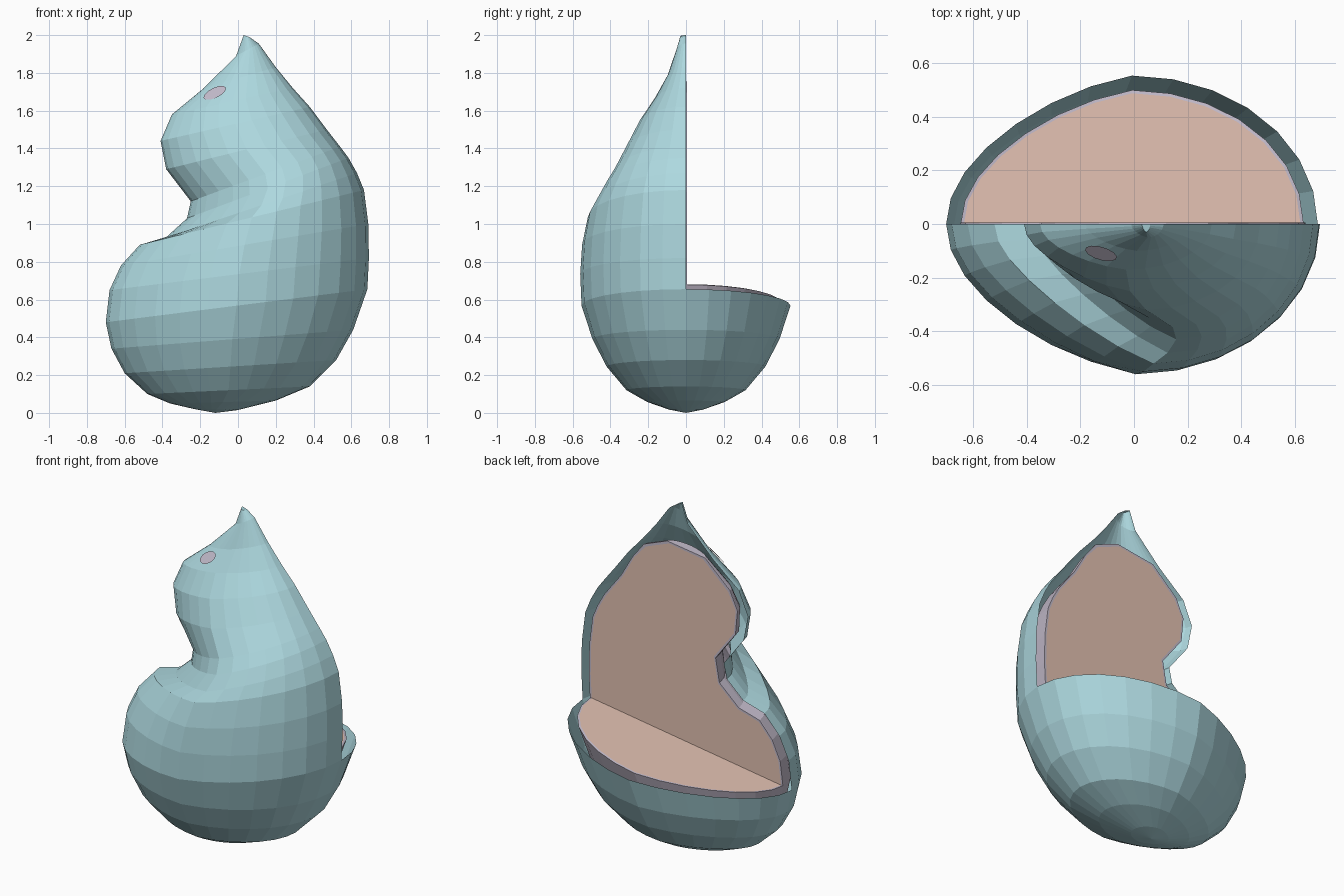
import bpy, bmesh, math
from mathutils import Vector
from mathutils.bvhtree import BVHTree

if "Cube" in bpy.data.objects:
    bpy.data.objects.remove(bpy.data.objects["Cube"])

SEG, LEDGE, TOP = 28, 6, 16      # sides, ledge ring, last ring of the inner skin
H = SEG // 2
GAP, LIP_W = 0.054, 0.012        # outer to inner skin, width of the lip

# Each ring: left x, left z, right x, right z, half depth in y
RINGS = [
    (-.12, 0, -.12, 0, 0), (-.23, .02, .0, .015, .09), (-.36, .05, .20, .065, .205),
    (-.48, .10, .38, .14, .315), (-.60, .21, .52, .28, .42), (-.67, .34, .61, .44, .495),
    (-.70, .48, .685, .655, .553), (-.68, .65, .693, .82, .56), (-.62, .78, .69, 1.0, .55),
    (-.52, .89, .667, 1.18, .52), (-.38, .93, .63, 1.27, .48), (-.27, 1.03, .585, 1.35, .43),
    (-.25, 1.12, .54, 1.41, .385), (-.38, 1.29, .47, 1.50, .32), (-.41, 1.44, .38, 1.62, .25),
    (-.35, 1.58, .29, 1.72, .17), (-.18, 1.72, .20, 1.83, .10), (-.01, 1.89, .11, 1.955, .05),
    (.03, 2.0, .06, 1.99, .03),
]
# How much the left side of each ring is narrowed
SQUEEZE = {7: .28, 8: .36, 9: .45, 10: .48, 11: .4, 12: .3, 13: .3, 14: .28}


def material(name, rgb):
    m = bpy.data.materials.new(name)
    m.diffuse_color = (*rgb, 1)
    m.use_nodes = True
    m.node_tree.nodes["Principled BSDF"].inputs["Base Color"].default_value = m.diffuse_color
    return m


RIND = material("rind_teal", (.42, .69, .74))
LIP = material("lip_lavender", (.55, .50, .60))
FLESH = material("flesh_tan", (.76, .53, .44))


def make(name, bm, mat):
    bmesh.ops.remove_doubles(bm, verts=bm.verts, dist=1e-5)
    bmesh.ops.recalc_face_normals(bm, faces=bm.faces)
    me = bpy.data.meshes.new(name)
    bm.to_mesh(me)
    bm.free()
    ob = bpy.data.objects.new(name, me)
    bpy.context.collection.objects.link(ob)
    me.materials.append(mat)
    return ob


def polygon(bm, pts):
    bm.faces.new([bm.verts.new(p) for p in pts])


def strip(bm, a, b):
    """Bridge two equally long point rows."""
    for i in range(len(a) - 1):
        pts = []
        for p in (a[i], a[i + 1], b[i + 1], b[i]):
            if all((p - q).length > 1e-5 for q in pts):
                pts.append(p)
        if len(pts) > 2:
            polygon(bm, pts)


def ring(table, i, start, end):
    lx, lz, rx, rz, d = table[i]
    pts = []
    for k in range(start, end + 1):
        a = 2 * math.pi * k / SEG
        c, s = math.cos(a), math.sin(a)
        y = d * s * (1 + SQUEEZE.get(i, .22) * min(c, 0))
        pts.append(Vector(((lx + rx) / 2 + c * (rx - lx) / 2, y, (lz + rz) / 2 + c * (rz - lz) / 2)))
    return pts


def skin(name, table, first, last, mat):
    """Full bowl below the ledge, front half only above it."""
    bm = bmesh.new()
    for i in range(first, last):
        start = 0 if i < LEDGE else H
        strip(bm, ring(table, i, start, SEG), ring(table, i + 1, start, SEG))
    polygon(bm, ring(table, last, H, SEG))
    return make(name, bm, mat)


def inset(i, side, dist):
    k = 0 if side > 0 else 2
    a, b, p = RINGS[i - 1], RINGS[i + 1], RINGS[i]
    t = Vector((b[k] - a[k], b[k + 1] - a[k + 1])).normalized()
    return p[k] + t.y * side * dist, p[k + 1] - t.x * side * dist


# Inner skin table: offset rings, with a rounder top close under the outer skin
def inner_table(dist, top):
    rows = [RINGS[0]]
    for i in range(1, TOP + 1):
        rows.append((*inset(i, 1, dist), *inset(i, -1, dist), max(RINGS[i][4] - dist, .03)))
    lx, lz, rx, rz, d = rows[LEDGE]
    rows[LEDGE] = (lx, lz + .012, rx, rz + .012, d)
    rows[TOP - 2:] = [(-.345 + top, 1.46, .35 - top, 1.60, .19),
                      (-.295 + top, 1.57 - top, .275 - top, 1.695 - top, .12),
                      (-.13 + top, 1.72 - top, .12 - top, 1.755 - top, .05)]
    return rows


INNER = inner_table(GAP, 0)
CORE = inner_table(GAP + LIP_W, LIP_W)

body = skin("outer_rind", RINGS, 0, len(RINGS) - 1, RIND)
skin("inner_skin", INNER, 1, TOP, LIP)

# Cut outlines, upright and along the ledge
fwd = Vector((0, .006, 0))


def outline(table):
    rows = table[LEDGE:TOP + 1]
    pts = [Vector((r[0], 0, r[1])) for r in rows]
    return pts + [Vector((r[2], 0, r[3])) for r in reversed(rows)]


loop_a, loop_b = outline(INNER), outline(CORE)
led_a, led_b = ring(INNER, LEDGE, 0, H), ring(CORE, LEDGE, 0, H)

# Thin lip between the inner skin and the flesh
bm = bmesh.new()
strip(bm, loop_a, [p + fwd for p in loop_a])
strip(bm, [p + fwd for p in loop_a], [p + fwd for p in loop_b])
strip(bm, led_a, led_b)
make("inner_lip", bm, LIP)

# Flesh: upright face and ledge face
bm = bmesh.new()
polygon(bm, [p + fwd for p in loop_b])
make("upright_flesh", bm, FLESH)
bm = bmesh.new()
polygon(bm, led_b)
make("ledge_flesh", bm, FLESH)

# Small oval patch where the inner skin shows near the top
tree = BVHTree.FromObject(body, bpy.context.evaluated_depsgraph_get())
loc, nor, _, _ = tree.find_nearest(Vector((-.10, -.07, 1.66)))
if nor.y > 0:
    nor = -nor
u = Vector((1, 0, .25))
u = (u - nor * u.dot(nor)).normalized()
w = nor.cross(u)
bm = bmesh.new()
polygon(bm, [loc + nor * .006 + u * .066 * math.cos(a) + w * .038 * math.sin(a)
             for a in (2 * math.pi * k / 12 for k in range(12))])
patch = make("oval_patch", bm, LIP)
if patch.data.polygons[0].normal.dot(nor) < 0:
    patch.data.flip_normals()
